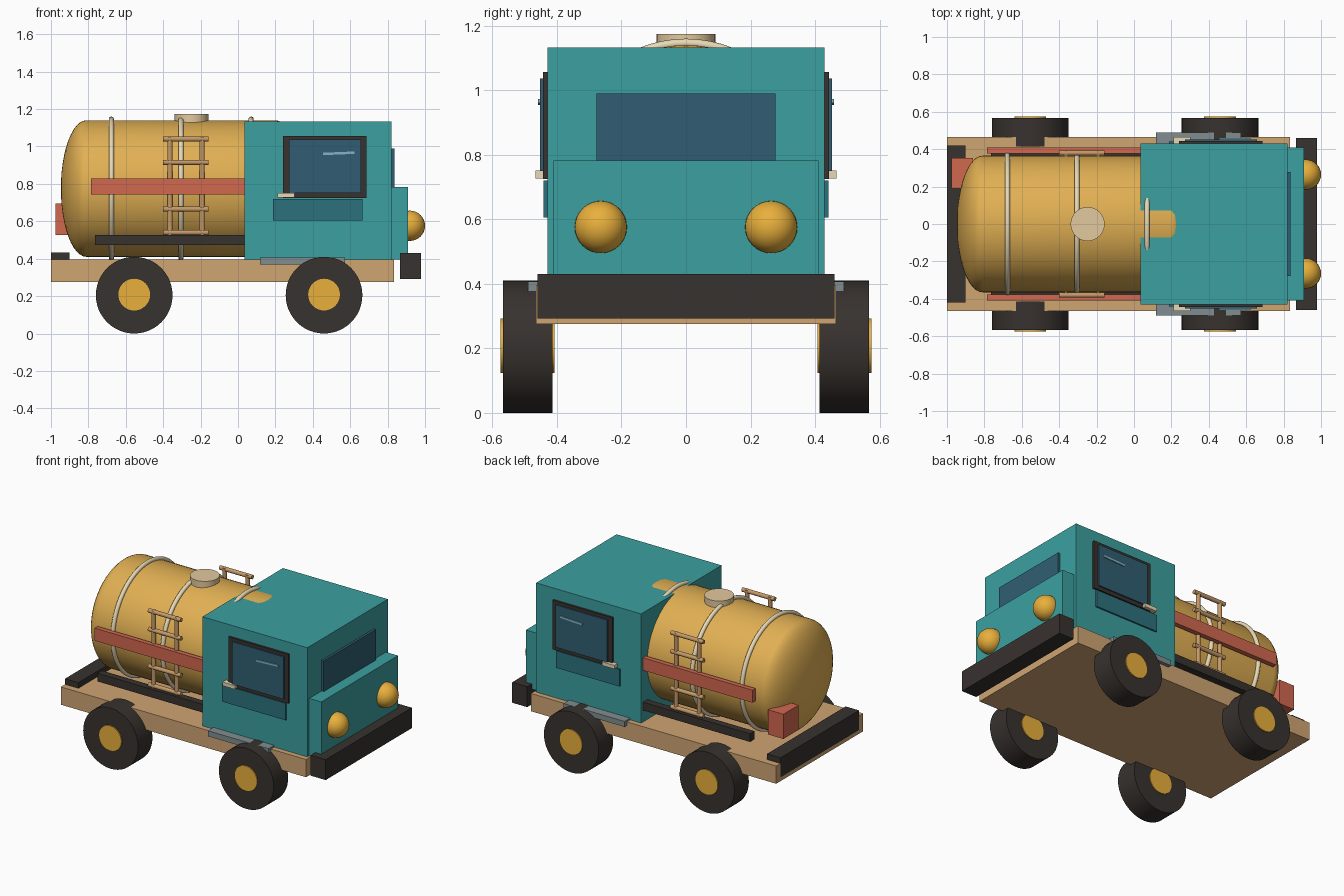
import bpy, bmesh, math
from mathutils import Matrix, Vector

if "Cube" in bpy.data.objects:
    bpy.data.objects.remove(bpy.data.objects["Cube"])


def mat(name, r, g, b):
    m = bpy.data.materials.new(name)
    m.diffuse_color = (*[(c / 255) ** 2.2 for c in (r, g, b)], 1)
    m.use_nodes = True
    m.node_tree.nodes["Principled BSDF"].inputs["Base Color"].default_value = m.diffuse_color
    return m


TEAL = mat("teal_paint", 62, 158, 158)
TRIM = mat("door_trim", 48, 112, 124)
GOLD = mat("tank_gold", 224, 174, 84)
AMBER = mat("amber", 232, 174, 62)
TAN = mat("tan", 206, 164, 114)
WOOD = mat("ladder_tan", 196, 152, 104)
CREAM = mat("cream", 232, 216, 180)
HATCH = mat("hatch_cream", 226, 200, 156)
RED = mat("red", 208, 104, 80)
BLACK = mat("rubber", 58, 53, 50)
GLASS = mat("glass", 52, 94, 114)
GLINT = mat("glint", 130, 180, 195)
STEEL = mat("steel", 128, 140, 144)


def finish(name, bm, material):
    bmesh.ops.recalc_face_normals(bm, faces=bm.faces)
    me = bpy.data.meshes.new(name)
    bm.to_mesh(me)
    bm.free()
    ob = bpy.data.objects.new(name, me)
    bpy.context.collection.objects.link(ob)
    me.materials.append(material)
    bpy.context.view_layer.objects.active = ob
    ob.select_set(True)
    bpy.ops.object.shade_smooth_by_angle(angle=math.radians(35))
    ob.select_set(False)
    return ob


def box(name, x, y, z, material, tilt=0):
    """Box from (min, max) ranges, optionally tilted about its y axis."""
    bm = bmesh.new()
    c = Vector([(a + b) / 2 for a, b in (x, y, z)])
    s = Vector([abs(b - a) for a, b in (x, y, z)])
    bmesh.ops.create_cube(bm, size=1, matrix=Matrix.Translation(c)
                          @ Matrix.Rotation(tilt, 4, 'Y') @ Matrix.Diagonal((*s, 1)))
    return finish(name, bm, material)


def rod(name, a, b, r, material, n=16):
    """Cylinder between two points."""
    a, b = Vector(a), Vector(b)
    bm = bmesh.new()
    q = (b - a).to_track_quat('Z', 'Y').to_matrix().to_4x4()
    bmesh.ops.create_cone(bm, cap_ends=True, segments=n, radius1=r, radius2=r,
                          depth=(b - a).length, matrix=Matrix.Translation((a + b) / 2) @ q)
    return finish(name, bm, material)


def lathe_x(name, profile, z, material, n=64, closed=False):
    """Revolve (x, radius) points around a lengthwise axis at height z."""
    bm = bmesh.new()
    vs = [bm.verts.new((x, 0, z + r)) for x, r in profile]
    pairs = list(zip(vs, vs[1:] + vs[:1])) if closed else list(zip(vs, vs[1:]))
    es = [bm.edges.new(p) for p in pairs]
    bmesh.ops.spin(bm, geom=vs + es, cent=(0, 0, z), axis=(1, 0, 0),
                   angle=math.tau, steps=n, use_merge=False)
    bmesh.ops.remove_doubles(bm, verts=bm.verts, dist=1e-4)
    return finish(name, bm, material)


# Chassis and bumpers
box("chassis", (-1, 0.835), (-0.465, 0.465), (0.275, 0.395), TAN)
box("front_bumper", (0.866, 0.978), (-0.46, 0.46), (0.292, 0.43), BLACK)
box("rear_bumper", (-1, -0.9), (-0.42, 0.42), (0.3, 0.433), BLACK)

# Cab with nose and windscreen
box("cab", (0.035, 0.82), (-0.43, 0.43), (0.395, 1.133), TEAL)
box("cab_nose", (0.78, 0.91), (-0.41, 0.41), (0.395, 0.783), TEAL)
box("windscreen", (0.8, 0.836), (-0.278, 0.278), (0.7, 0.99), GLASS)

# Tank with domed ends
TX, TZ, TR = -0.305, 0.775, 0.365
arc = [(math.sin(t), math.cos(t)) for t in [i * math.pi / 24 for i in range(13)]]
left = [(TX - 0.505 - 0.137 * s, max(TR * c, 0)) for s, c in reversed(arc)]
right = [(TX + 0.505 + 0.137 * s, max(TR * c, 0)) for s, c in arc]
lathe_x("tank", left + right, TZ, GOLD)

# Tank straps
for i, x in enumerate((-0.677, -0.305, 0.07)):
    ring = [(x + 0.014 * math.cos(k * math.tau / 12), 0.371 + 0.014 * math.sin(k * math.tau / 12))
            for k in range(12)]
    lathe_x(f"tank_strap_{i}", ring, TZ, CREAM, closed=True)

# Filler hatch
rod("filler_hatch", (-0.248, 0, 1.12), (-0.248, 0, 1.174), 0.091, HATCH, 40)

# Single tail lamp
box("tail_lamp", (-0.975, -0.86), (0.19, 0.352), (0.528, 0.695), RED)

for s, side in ((-1, "right"), (1, "left")):
    def yy(a, b):
        return tuple(sorted((s * a, s * b)))

    # Wheels and hubs
    for wx, end in ((-0.555, "rear"), (0.46, "front")):
        rod(f"{end}_{side}_tyre", (wx, s * 0.414, 0.205), (wx, s * 0.568, 0.205), 0.205, BLACK, 48)
        rod(f"{end}_{side}_hub", (wx, s * 0.408, 0.208), (wx, s * 0.575, 0.208), 0.085, AMBER, 32)

    # Headlamp
    bm = bmesh.new()
    bmesh.ops.create_uvsphere(bm, u_segments=32, v_segments=16, radius=0.081,
                              matrix=Matrix.Translation((0.919, s * 0.264, 0.576)))
    finish(f"{side}_headlamp", bm, AMBER)

    # Side stripe, lower rail and cab step
    box(f"{side}_stripe", (-0.785, 0.175), yy(0.378, 0.41), (0.744, 0.829), RED)
    box(f"{side}_lower_rail", (-0.765, 0.155), yy(0.36, 0.408), (0.473, 0.528), BLACK)
    box(f"{side}_step", (0.117, 0.572), yy(0.41, 0.49), (0.37, 0.407), STEEL)

    # Door window, panel, handle and glint
    box(f"{side}_window_frame", (0.24, 0.688), yy(0.42, 0.444), (0.725, 1.057), BLACK)
    box(f"{side}_window", (0.272, 0.658), yy(0.43, 0.453), (0.75, 1.036), GLASS)
    box(f"{side}_door_panel", (0.188, 0.665), yy(0.42, 0.441), (0.605, 0.72), TRIM)
    box(f"{side}_door_handle", (0.21, 0.302), yy(0.43, 0.466), (0.727, 0.752), CREAM)
    box(f"{side}_window_glint", (0.455, 0.622), yy(0.445, 0.459), (0.957, 0.97), GLINT, -0.04)

    # Ladder
    for x in (-0.364, -0.192):
        rod(f"{side}_ladder_rail", (x, s * 0.378, 0.525), (x, s * 0.378, 1.05), 0.014, WOOD)
    for i in range(5):
        z = 0.54 + i * 0.125
        rod(f"{side}_ladder_rung_{i}", (-0.4, s * 0.38, z), (-0.157, s * 0.38, z), 0.014, WOOD)
